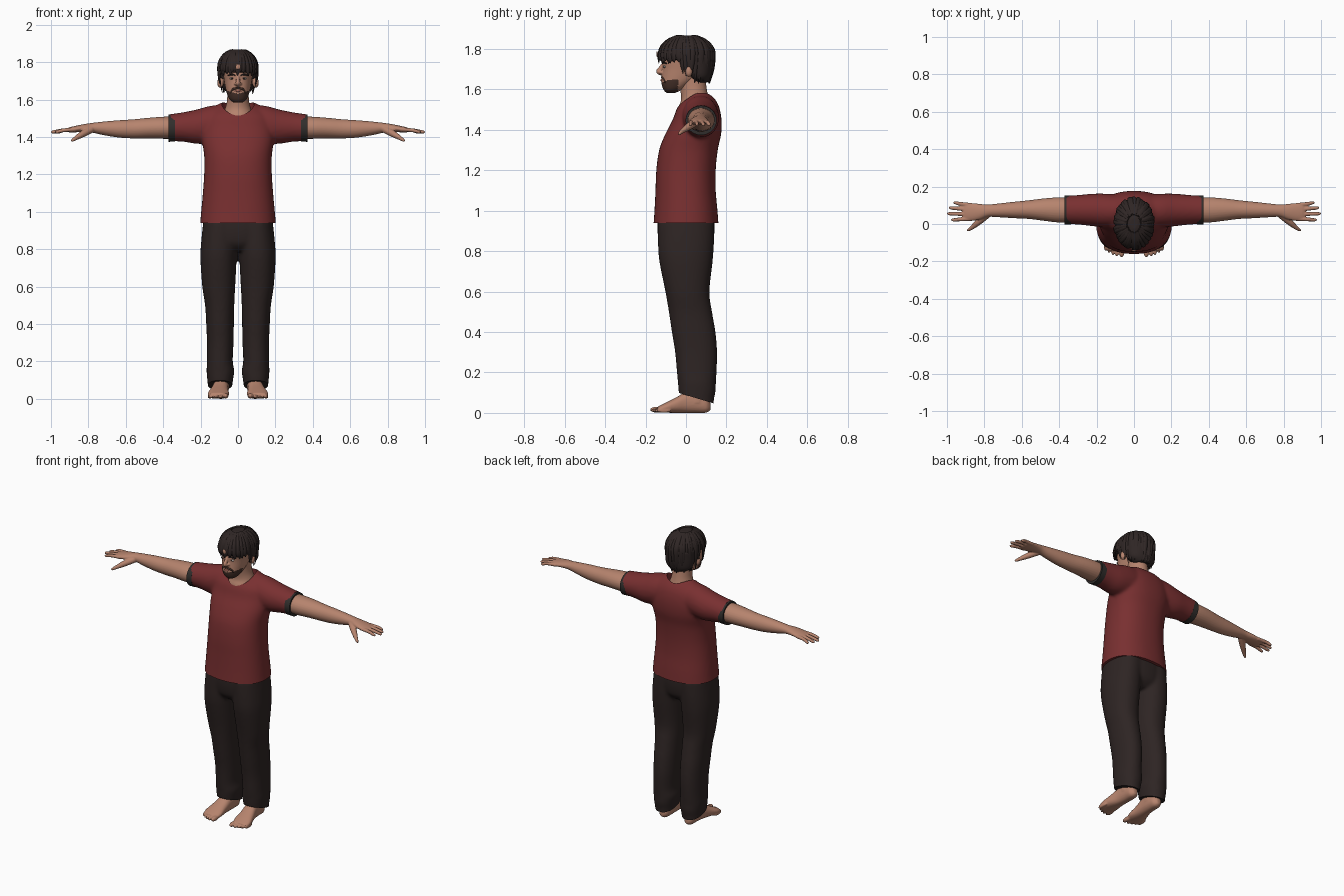
import bpy, bmesh, math, random
from mathutils import Vector, Matrix

if "Cube" in bpy.data.objects:
    bpy.data.objects.remove(bpy.data.objects["Cube"])

random.seed(4)


def material(name, r, g, b):
    m = bpy.data.materials.new(name)
    m.diffuse_color = (r, g, b, 1)
    m.use_nodes = True
    m.node_tree.nodes["Principled BSDF"].inputs["Base Color"].default_value = m.diffuse_color
    return m


SKIN = material("skin", 0.47, 0.23, 0.155)
RED = material("shirt red", 0.19, 0.029, 0.03)
CUFF = material("cuff charcoal", 0.03, 0.027, 0.025)
PANTS = material("trouser brown black", 0.027, 0.018, 0.017)
HAIR = material("hair dark brown", 0.028, 0.019, 0.018)
BEARD = material("beard brown", 0.06, 0.03, 0.022)
LIP = material("lip pink", 0.33, 0.12, 0.09)
WHITE = material("eye white", 0.55, 0.5, 0.46)
IRIS = material("iris brown", 0.04, 0.025, 0.02)


def spline(rows, n=4):
    """Catmull-Rom interpolation of equal-length tuples."""
    out = []
    for i in range(len(rows) - 1):
        a, b, c, d = (rows[max(i - 1, 0)], rows[i], rows[i + 1], rows[min(i + 2, len(rows) - 1)])
        for k in range(n):
            t = k / n
            out.append([0.5 * (2 * q + (r - p) * t + (2 * p - 5 * q + 4 * r - s) * t * t
                               + (3 * q - p - 3 * r + s) * t ** 3) for p, q, r, s in zip(a, b, c, d)])
    return out + [list(rows[-1])]


def skin_rings(bm, rings):
    rings = [[bm.verts.new(p) for p in ring] for ring in rings]
    n = len(rings[0])
    for a, b in zip(rings, rings[1:]):
        for k in range(n):
            bm.faces.new((a[k], a[(k + 1) % n], b[(k + 1) % n], b[k]))
    bm.faces.new(rings[0][::-1])
    bm.faces.new(rings[-1])


def loft(bm, axis, rows, seg=32, p=2.0):
    """rows: (position on axis, two centre coords, two radii)."""
    i = "xyz".index(axis)
    j, l = [q for q in range(3) if q != i]
    rings = []
    for t, a, b, ra, rb in spline(rows):
        ring = []
        for k in range(seg):
            c, s = math.cos(math.tau * k / seg), math.sin(math.tau * k / seg)
            v = [0, 0, 0]
            v[i] = t
            v[j] = a + ra * math.copysign(abs(c) ** (2 / p), c)
            v[l] = b + rb * math.copysign(abs(s) ** (2 / p), s)
            ring.append(v)
        rings.append(ring)
    skin_rings(bm, rings)


def tube(bm, rows, seg=10, ref=(0, 0, 1), flat=1.0):
    """rows: (x, y, z, radius) along a path."""
    rows = spline(rows)
    rings = []
    for i, (x, y, z, r) in enumerate(rows):
        d = Vector(rows[min(i + 1, len(rows) - 1)][:3]) - Vector(rows[max(i - 1, 0)][:3])
        u = d.cross(Vector(ref)).normalized()
        v = d.cross(u).normalized() * flat
        rings.append([Vector((x, y, z)) + r * (u * math.cos(math.tau * k / seg) + v * math.sin(math.tau * k / seg))
                      for k in range(seg)])
    skin_rings(bm, rings)


def ball(bm, co, size):
    bmesh.ops.create_uvsphere(bm, u_segments=20, v_segments=12, radius=1,
                              matrix=Matrix.Translation(co) @ Matrix.Diagonal((*size, 1)))


def bake(ob):
    dg = bpy.context.evaluated_depsgraph_get()
    me = bpy.data.meshes.new_from_object(ob.evaluated_get(dg))
    ob.modifiers.clear()
    ob.data = me


def finish(bm, name, mats, voxel=0, smooth=0, mirror=False):
    bmesh.ops.recalc_face_normals(bm, faces=bm.faces)
    me = bpy.data.meshes.new(name)
    bm.to_mesh(me)
    bm.free()
    ob = bpy.data.objects.new(name, me)
    bpy.context.collection.objects.link(ob)
    if voxel:
        ob.modifiers.new("merge", 'REMESH').mode = 'VOXEL'
        ob.modifiers["merge"].voxel_size = voxel
        if smooth:
            ob.modifiers.new("soften", 'SMOOTH').iterations = smooth
        bake(ob)
    ob.data.materials.clear()
    for m in mats:
        ob.data.materials.append(m)
    if mirror:
        ob.modifiers.new("mirror", 'MIRROR').use_mirror_merge = False
    return ob


def cut(ob, co, no):
    """Remove everything beyond a plane and close the hole."""
    bm = bmesh.new()
    bm.from_mesh(ob.data)
    bmesh.ops.bisect_plane(bm, geom=bm.verts[:] + bm.edges[:] + bm.faces[:], plane_co=co, plane_no=no, clear_outer=True)
    bmesh.ops.holes_fill(bm, edges=[e for e in bm.edges if e.is_boundary], sides=0)
    bm.to_mesh(ob.data)
    bm.free()


# Shirt: torso and sleeves merged, then cut at hem, sleeves and neckline
bm = bmesh.new()
loft(bm, 'z', [(0.90, 0, 0, .206, .163), (1.0, 0, 0, .197, .156), (1.1, 0, -.002, .188, .149),
               (1.2, 0, 0, .181, .147), (1.3, 0, .012, .181, .145), (1.38, 0, .036, .192, .138),
               (1.45, 0, .055, .19, .121), (1.51, 0, .061, .175, .104), (1.55, 0, .068, .135, .077),
               (1.585, 0, .07, .09, .04)], 48, 2.3)
for s in (1, -1):
    loft(bm, 'x', [(s * .06, .07, 1.475, .085, .10), (s * .15, .072, 1.466, .09, .10), (s * .22, .075, 1.455, .087, .092),
                   (s * .3, .076, 1.453, .079, .078), (s * .4, .075, 1.447, .074, .07)])
shirt = finish(bm, "shirt", [RED], .01, 6)
cut(shirt, (0, 0, .94), (0, 0, -1))
for s in (1, -1):
    cut(shirt, (s * .36, 0, 0), (s, 0, 0))
bm = bmesh.new()
loft(bm, 'z', [(1.49, 0, .045, .087, .085), (1.7, 0, .045, .087, .085)])
cutter = finish(bm, "neckline_cutter", [RED])
cutter.hide_render = True
mod = shirt.modifiers.new("neckline", 'BOOLEAN')
mod.object, mod.operation, mod.solver = cutter, 'DIFFERENCE', 'EXACT'
bake(shirt)
bpy.data.objects.remove(cutter)

# Sleeve cuffs
bm = bmesh.new()
loft(bm, 'x', [(.336, .075, 1.449, .077, .074), (.372, .075, 1.447, .077, .073)])
finish(bm, "sleeve_cuff", [CUFF], mirror=True)

# Trousers: hips and two legs, with slanted ankle hems
bm = bmesh.new()
loft(bm, 'z', [(.79, 0, 0, .13, .09), (.83, 0, 0, .175, .128), (.9, 0, 0, .188, .141), (.98, 0, 0, .182, .14)], 40, 2.3)
for s in (1, -1):
    loft(bm, 'z', [(.95, s * .09, 0, .095, .14), (.85, s * .099, 0, .097, .139), (.75, s * .104, 0, .097, .132),
                   (.6, s * .103, .007, .088, .109), (.5, s * .098, .022, .078, .107), (.4, s * .096, .038, .074, .108),
                   (.3, s * .095, .05, .071, .104), (.2, s * .097, .053, .069, .098), (.15, s * .094, .054, .074, .094),
                   (.11, s * .095, .055, .070, .092), (.07, s * .096, .054, .065, .085), (.02, s * .096, .054, .06, .08)],
         32, 2.2)
trousers = finish(bm, "trousers", [PANTS], .01, 4)
cut(trousers, (0, .05, .073), (0, -.3, -1))

# Feet: sole, ankle and five toes
bm = bmesh.new()
loft(bm, 'y', [(.122, .09, .03, .012, .015), (.10, .09, .042, .033, .041), (.05, .09, .058, .04, .058),
               (0, .093, .052, .042, .052), (-.05, .1, .038, .049, .038), (-.10, .105, .026, .057, .025),
               (-.14, .107, .017, .05, .014)], 24, 2.3)
loft(bm, 'z', [(.05, .09, .05, .042, .055), (.2, .09, .055, .042, .05)], 24)
for x, tip, r in ((.066, -.178, .015), (.092, -.175, .011), (.113, -.167, .0105), (.133, -.157, .01), (.152, -.144, .01)):
    ball(bm, (x, tip + .035, r + .001), (r, .036, r))
finish(bm, "foot", [SKIN], .005, 2, True)

# Arms with hand, fingers and thumb
bm = bmesh.new()
loft(bm, 'x', [(.3, .075, 1.45, .064, .06), (.4, .075, 1.449, .067, .059), (.48, .077, 1.447, .06, .055),
               (.56, .077, 1.443, .05, .051), (.64, .075, 1.443, .044, .046), (.72, .073, 1.446, .037, .036),
               (.78, .071, 1.449, .033, .026), (.82, .066, 1.447, .041, .022), (.86, .064, 1.443, .047, .018),
               (.9, .064, 1.438, .047, .014), (.915, .064, 1.437, .04, .008)], 28)
for y0, y1, tip in ((.102, .114, .967), (.077, .086, .99), (.052, .055, 1.0), (.027, .022, .978)):
    tube(bm, [(.87, y0, 1.44, .011), (.93, (y0 + y1) / 2, 1.436, .0105), (tip - .012, y1, 1.427, .009),
              (tip, y1, 1.425, .004)])
tube(bm, [(.785, .05, 1.44, .02), (.83, .012, 1.416, .018), (.865, -.018, 1.395, .012), (.885, -.032, 1.382, .008),
          (.892, -.036, 1.379, .004)])
finish(bm, "arm", [SKIN], .004, 3, True)

# Neck
bm = bmesh.new()
loft(bm, 'z', [(1.48, 0, .045, .086, .084), (1.515, 0, .045, .084, .081), (1.55, 0, .045, .070, .069),
               (1.6, 0, .037, .058, .066), (1.7, 0, .02, .056, .07)])
finish(bm, "neck", [SKIN])

# Head with nose and ears; the beard is coloured by height and direction
bm = bmesh.new()
loft(bm, 'z', [(1.583, 0, -.075, .022, .022), (1.60, 0, -.065, .045, .047), (1.63, 0, -.045, .059, .076),
               (1.66, 0, -.025, .067, .095), (1.70, 0, -.008, .074, .109), (1.74, 0, -.003, .08, .115),
               (1.78, 0, 0, .084, .115), (1.82, 0, 0, .075, .1), (1.845, 0, 0, .05, .07)], 40, 2.15)
tube(bm, [(0, -.108, 1.735, .007), (0, -.124, 1.708, .010), (0, -.136, 1.688, .0125), (0, -.12, 1.677, .008)], ref=(1, 0, 0))
for s in (1, -1):
    ball(bm, (s * .012, -.122, 1.684), (.009, .012, .008))
    ball(bm, (s * .094, .014, 1.69), (.017, .018, .028))
head = finish(bm, "head", [SKIN, BEARD], .004, 2)
for f in head.data.polygons:
    x, y, z = f.center
    f.material_index = int(y < -.04 and z < 1.63 + .3 * abs(x))

# Eyes, brows, moustache and lips
for name, mat, co, size in (("eye", WHITE, (.032, -.105, 1.713), (.013, .008, .006)),
                            ("iris", IRIS, (.032, -.1105, 1.713), (.005, .004, .005))):
    bm = bmesh.new()
    ball(bm, co, size)
    finish(bm, name, [mat], mirror=True)
bm = bmesh.new()
tube(bm, [(.014, -.116, 1.729, .003), (.034, -.11, 1.734, .005), (.053, -.096, 1.728, .003)])
finish(bm, "eyebrow", [HAIR], mirror=True)
bm = bmesh.new()
tube(bm, [(0, -.119, 1.661, .005), (.018, -.117, 1.659, .006), (.034, -.108, 1.648, .005), (.038, -.102, 1.632, .004)])
finish(bm, "moustache", [BEARD], mirror=True)
bm = bmesh.new()
tube(bm, [(-.024, -.113, 1.645, .002), (0, -.12, 1.646, .0065), (.024, -.113, 1.645, .002)])
finish(bm, "lips", [LIP])

# Hair: cap over the skull and a mass at the back
bm = bmesh.new()
loft(bm, 'z', [(1.745, 0, .003, .096, .127), (1.78, 0, .003, .102, .135), (1.82, 0, .003, .093, .121),
               (1.85, 0, .003, .062, .084), (1.866, 0, .003, .02, .03)])
loft(bm, 'z', [(1.635, 0, .075, .05, .035), (1.66, 0, .068, .084, .056), (1.70, 0, .06, .095, .072),
               (1.77, 0, .05, .099, .086)])
finish(bm, "hair_cap", [HAIR], .006, 3)

# Hair locks falling from the crown to a ragged hairline
bm = bmesh.new()
COUNT = 72
for k in range(COUNT):
    a = math.tau * (k + .5) / COUNT - math.pi + random.uniform(-.04, .04)
    end = 1.738 if abs(a) < 1.25 else 1.672 if abs(a) < 1.9 else 1.64
    end += random.uniform(-.012, .012)
    drift, puff = random.uniform(-.14, .14), random.uniform(-.002, .005)
    rows = []
    for z, w in [(1.77 + .098 * math.cos(t), .011) for t in (.3, .7, 1.1, 1.5)] + [((1.77 + end) / 2, .01), (end, .002)]:
        f = math.sin(math.acos(min((z - 1.77) / .1, 1))) if z > 1.77 else 1 - .18 * ((1.77 - z) / .14) ** 2
        b = a + drift * (1.87 - z) / .15
        rows.append(((.103 * f + puff) * math.sin(b), .003 - (.135 * f + puff) * math.cos(b), z, w))
    tube(bm, rows, 6, (math.sin(a), -math.cos(a), .3), .5)
finish(bm, "hair_locks", [HAIR])

# Small patch of forehead showing through the fringe
bm = bmesh.new()
ball(bm, (0, -.143, 1.775), (.013, .004, .014))
finish(bm, "forehead_gap", [SKIN])

# Smooth shading that keeps the cut hems crisp
for ob in bpy.context.scene.objects:
    ob.select_set(True)
    bpy.context.view_layer.objects.active = ob
bpy.ops.object.shade_smooth_by_angle(angle=math.radians(45))
